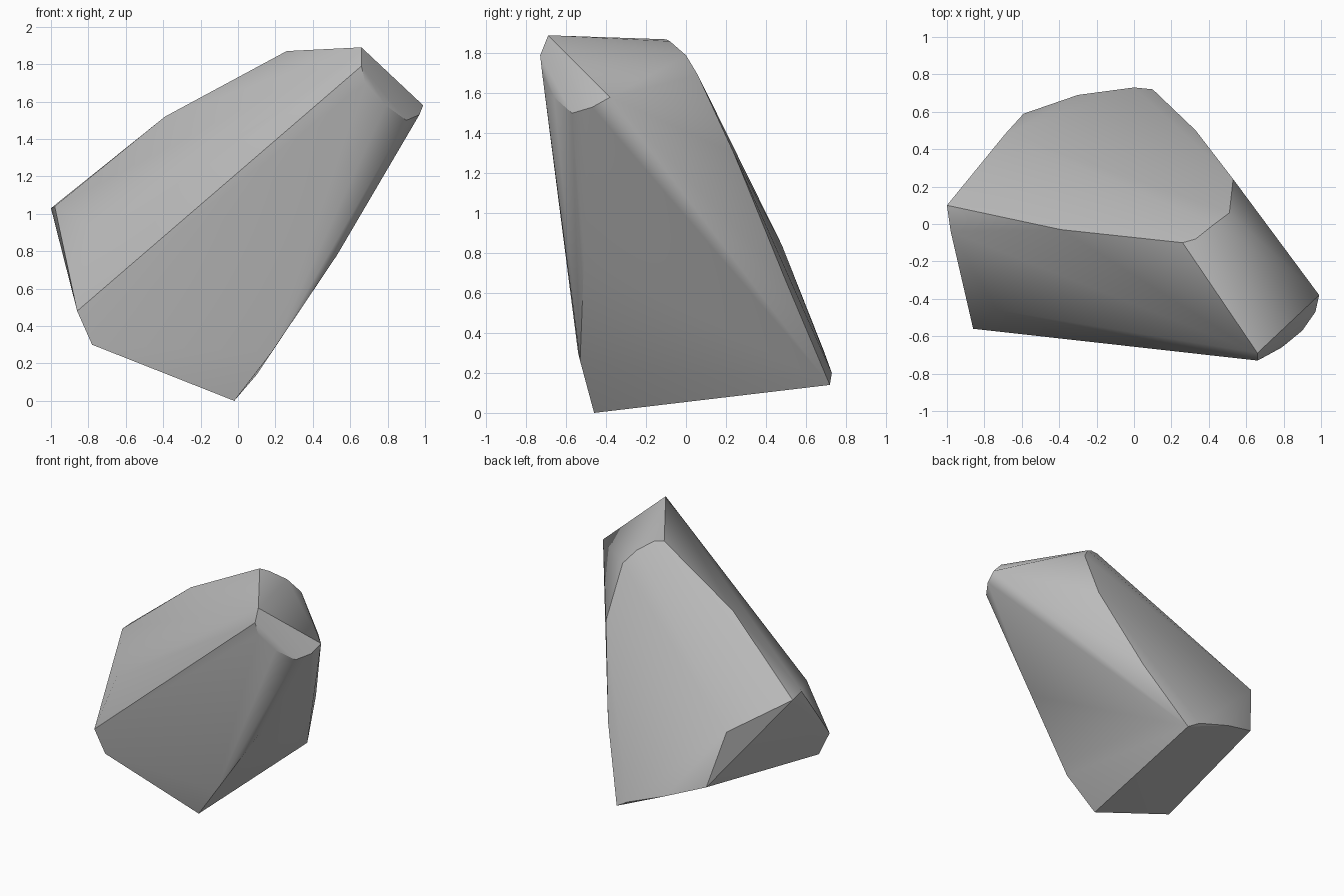
import bpy
import bmesh
import math

default_cube = bpy.data.objects.get("Cube")
if default_cube:
    bpy.data.objects.remove(default_cube, do_unlink=True)


def make_material(name, colour):
    material = bpy.data.materials.new(name)
    material.use_nodes = True
    material.diffuse_color = colour
    shader = material.node_tree.nodes["Principled BSDF"]
    shader.inputs["Base Color"].default_value = colour
    return material


# Corner points of the boulder, grouped by the region they shape
tip_chip = [
    (.66, -.69, 1.89), (.66, -.73, 1.79), (.68, -.72, 1.7), (.79, -.66, 1.58),
    (.9, -.57, 1.5), (.97, -.47, 1.53), (.99, -.38, 1.58),
]
top_ridge = [
    (.26, -.1, 1.87), (.33, -.08, 1.86), (.43, 0, 1.79), (.51, .06, 1.69),
    (-.39, -.03, 1.52), (-1, .1, 1.03), (-.98, -.04, 1.04),
]
front_slab = [
    (-.86, -.56, .48), (-.73, -.46, .9), (-.78, -.54, .3),
    (.18, -.53, .26), (.53, -.51, .78),
]
back_slope = [
    (.53, .24, 1.3), (.33, .5, .66), (-.69, .48, .84),
    (-.59, .59, .42), (-.3, .69, .31), (0, .73, .2),
]
base = [(-.02, -.46, 0), (.1, .72, .14)]


def build_hull(name, points, material, smooth_angle):
    """Wrap a convex shell round the points and shade it."""
    bm = bmesh.new()
    for point in points:
        bm.verts.new(point)
    hull = bmesh.ops.convex_hull(bm, input=bm.verts[:])
    leftovers = set(hull["geom_interior"]) | set(hull["geom_unused"])
    bmesh.ops.delete(
        bm, geom=[v for v in leftovers if isinstance(v, bmesh.types.BMVert)],
        context="VERTS")
    bmesh.ops.recalc_face_normals(bm, faces=bm.faces[:])

    mesh = bpy.data.meshes.new(name)
    bm.to_mesh(mesh)
    bm.free()
    mesh.materials.append(material)

    obj = bpy.data.objects.new(name, mesh)
    bpy.context.collection.objects.link(obj)
    bpy.ops.object.select_all(action="DESELECT")
    obj.select_set(True)
    bpy.context.view_layer.objects.active = obj
    bpy.ops.object.shade_smooth_by_angle(angle=math.radians(smooth_angle))
    return obj


stone_grey = make_material("stone grey", (.5, .5, .5, 1))
build_hull("boulder", tip_chip + top_ridge + front_slab + back_slope + base,
           stone_grey, 30)
